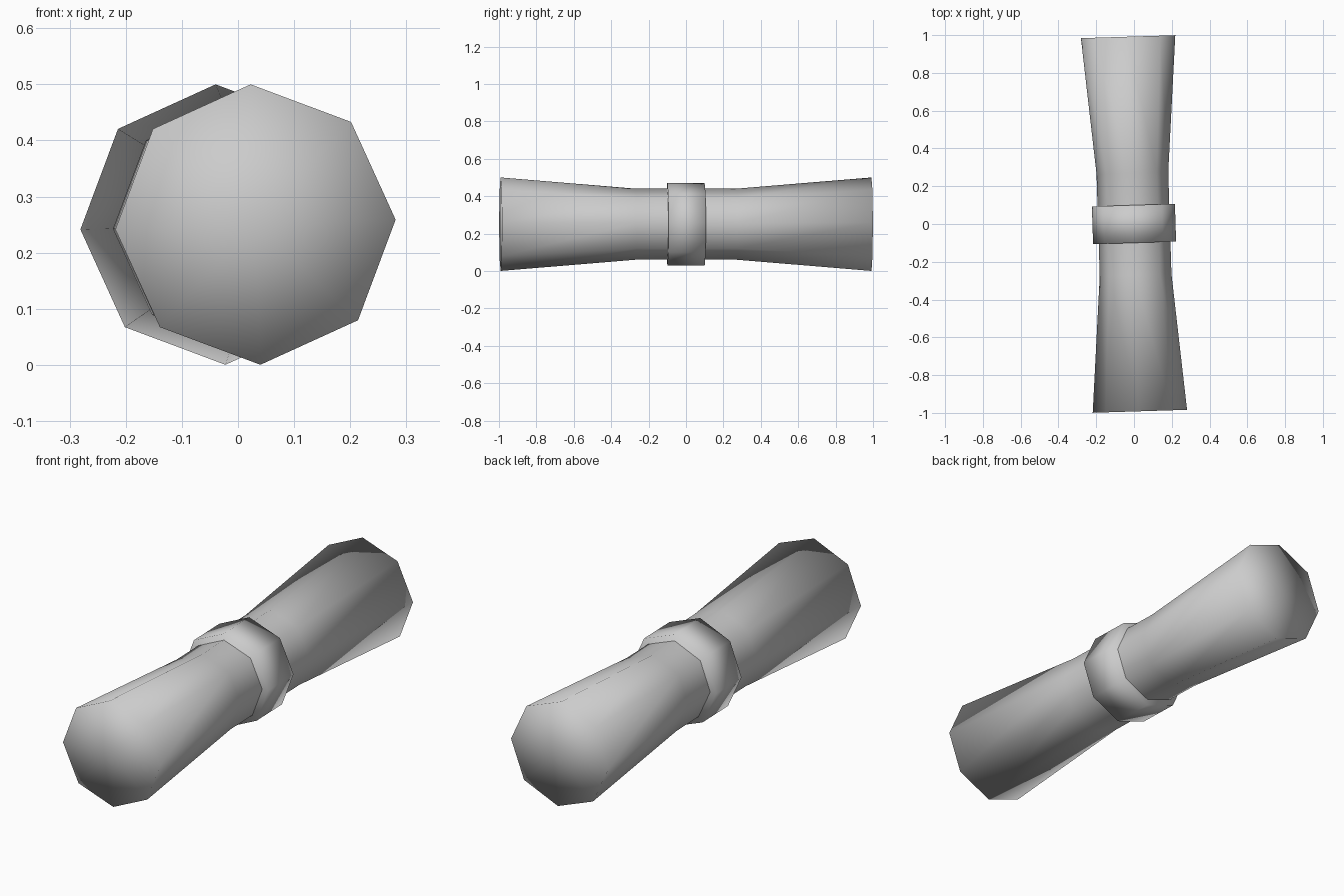
import bpy, bmesh, math
from mathutils import Matrix

cube = bpy.data.objects.get("Cube")
if cube:
    bpy.data.objects.remove(cube, do_unlink=True)

SIDES = 8
grey = bpy.data.materials.new("plain_grey")
grey.use_nodes = True
colour = (0.6, 0.6, 0.6, 1)
grey.diffuse_color = colour
grey.node_tree.nodes["Principled BSDF"].inputs["Base Color"].default_value = colour

# Slight turn about z and roll about the long axis
placement = (Matrix.Translation((0, 0, 0.25))
             @ Matrix.Rotation(math.radians(1.8), 4, 'Z')
             @ Matrix.Rotation(math.radians(-2), 4, 'Y'))


def turned_part(name, profile):
    """Eight-sided solid along y from (y, radius) pairs, with fan caps."""
    bm = bmesh.new()
    rings = []
    for y, r in profile:
        angles = [2 * math.pi * i / SIDES for i in range(SIDES)]
        rings.append([bm.verts.new((r * math.cos(a), y, r * math.sin(a))) for a in angles])
    for a, b in zip(rings, rings[1:]):
        for i in range(SIDES):
            j = (i + 1) % SIDES
            bm.faces.new((a[i], a[j], b[j], b[i]))
    for ring, y in ((rings[0], profile[0][0]), (rings[-1], profile[-1][0])):
        centre = bm.verts.new((0, y, 0))
        for i in range(SIDES):
            bm.faces.new((ring[i], ring[(i + 1) % SIDES], centre))
    bmesh.ops.recalc_face_normals(bm, faces=bm.faces)
    bm.transform(placement)
    for f in bm.faces:
        f.smooth = True
    mesh = bpy.data.meshes.new(name)
    bm.to_mesh(mesh)
    bm.free()
    mesh.materials.append(grey)
    obj = bpy.data.objects.new(name, mesh)
    bpy.context.collection.objects.link(obj)
    return obj


# Flared double-ended body
half = [(0.27, 0.19), (0.992, 0.25)]
turned_part("flared_body", [(-y, r) for y, r in reversed(half)] + half)

# Ring around the waist
turned_part("waist_collar", [(-0.1, 0.22), (0.1, 0.22)])
